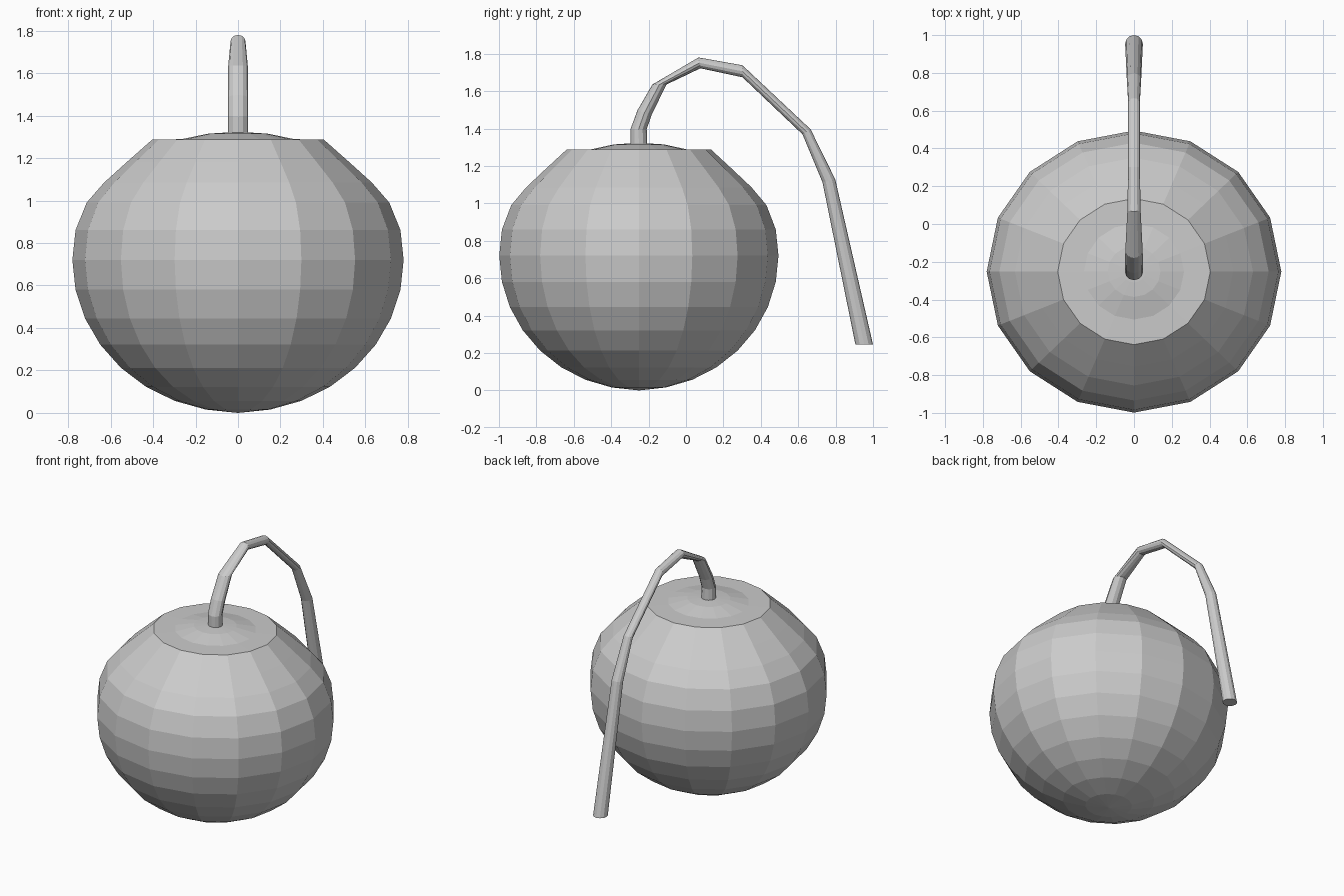
import bpy, math

if "Cube" in bpy.data.objects:
    bpy.data.objects.remove(bpy.data.objects["Cube"])


def loft(name, rings, close_ends):
    """Skin a list of equal-size vertex rings; optionally cap both ends."""
    n = len(rings[0])
    verts = [v for r in rings for v in r]
    faces = [(i * n + j, i * n + (j + 1) % n,
              (i + 1) * n + (j + 1) % n, (i + 1) * n + j)
             for i in range(len(rings) - 1) for j in range(n)]
    if close_ends:
        faces.append(tuple(reversed(range(n))))
        faces.append(tuple(range((len(rings) - 1) * n, len(rings) * n)))
    mesh = bpy.data.meshes.new(name)
    mesh.from_pydata(verts, [], faces)
    mesh.validate()
    obj = bpy.data.objects.new(name, mesh)
    bpy.context.collection.objects.link(obj)
    return obj


def turned(name, profile, sides=16):
    """Slightly oval lathe around the body axis; profile is (radius, z)."""
    rings = [[(r * math.cos(2 * math.pi * k / sides),
               -0.252 + 0.957 * r * math.sin(2 * math.pi * k / sides), z)
              for k in range(sides)] for r, z in profile]
    return loft(name, rings, True)


# Round body: lower hemisphere bands, then a shoulder cut flat at the top
lower = [(0.78 * math.sin(a), 0.72 - 0.718 * math.cos(a))
         for a in (math.pi / 16 * i for i in range(1, 10))]
lower.insert(0, (0.002, 0.0))
shoulder = [(0.713, 0.99), (0.63, 1.085), (0.525, 1.18), (0.404, 1.287)]
# Flat rim and low dome on top
dome = [(0.265, 1.289), (0.14, 1.315), (0.06, 1.32)]
turned("body", lower + shoulder + dome)

# Curved tube: outer (y, z), inner (y, z), half width in x
sections = [
    (-0.297, 1.310, -0.207, 1.310, 0.048),
    (-0.297, 1.396, -0.210, 1.396, 0.048),
    (-0.260, 1.497, -0.185, 1.470, 0.048),
    (-0.180, 1.635, -0.105, 1.635, 0.046),
    (0.067, 1.780, 0.077, 1.722, 0.035),
    (0.302, 1.738, 0.302, 1.674, 0.031),
    (0.666, 1.396, 0.623, 1.369, 0.031),
    (0.798, 1.128, 0.730, 1.112, 0.038),
    (1.000, 0.244, 0.906, 0.244, 0.047),
]
SIDES = 12
tube_rings = []
for oy, oz, iy, iz, w in sections:
    ring = []
    for k in range(SIDES):
        a = 2 * math.pi * k / SIDES
        c = math.cos(a) / 2
        ring.append((w * math.sin(a), (oy + iy) / 2 + c * (oy - iy),
                     (oz + iz) / 2 + c * (oz - iz)))
    tube_rings.append(ring[::-1])
tube = loft("curved_tube", tube_rings, True)

# Consistent outward normals
import bmesh
for obj in bpy.context.collection.objects:
    bm = bmesh.new()
    bm.from_mesh(obj.data)
    bmesh.ops.recalc_face_normals(bm, faces=bm.faces)
    bm.to_mesh(obj.data)
    bm.free()
